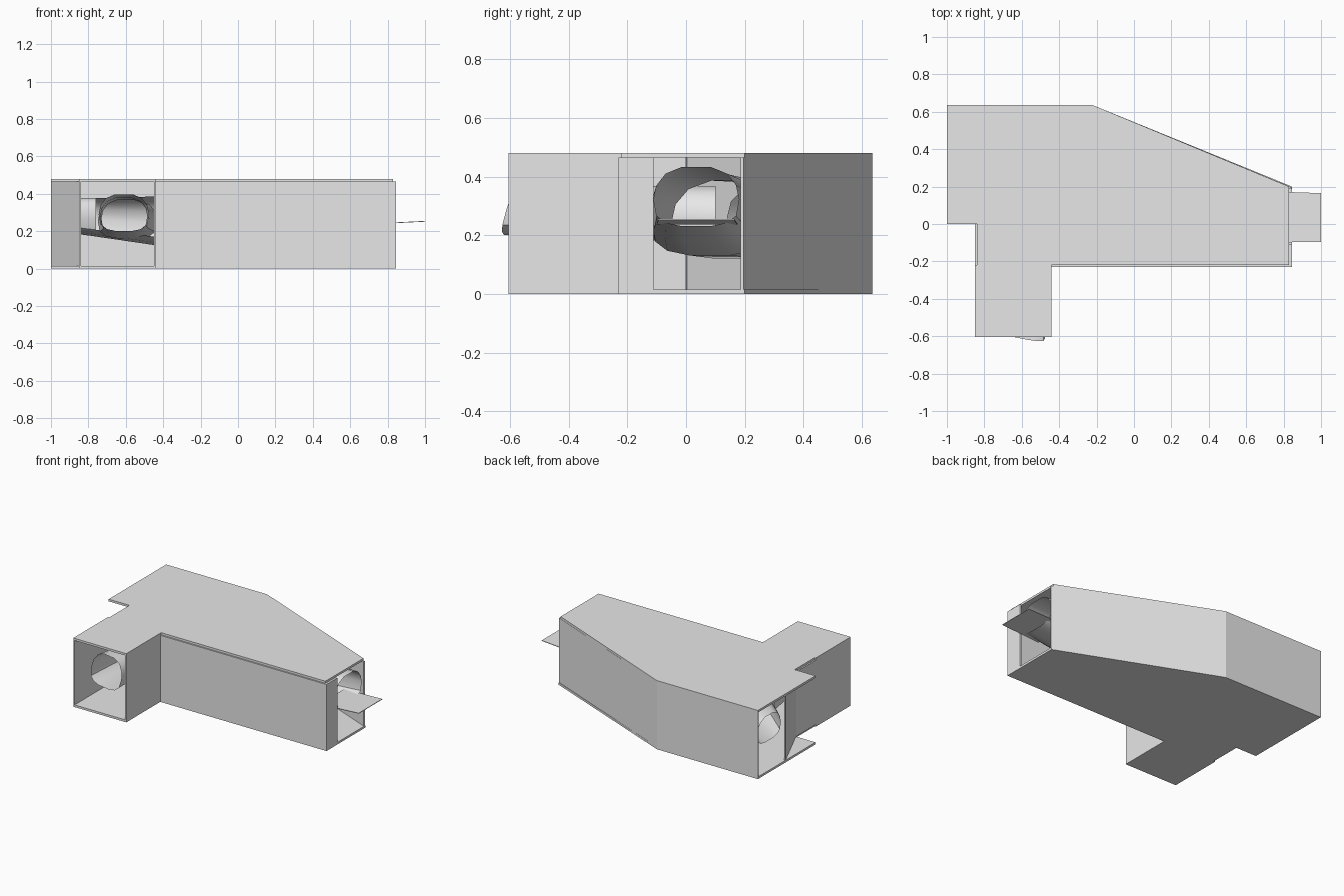
import bpy, bmesh, math
from mathutils import Vector

if "Cube" in bpy.data.objects:
    bpy.data.objects.remove(bpy.data.objects["Cube"])

grey = bpy.data.materials.new("plain_grey")
grey.use_nodes = True
COLOUR = (0.8, 0.8, 0.8, 1)
grey.diffuse_color = COLOUR
grey.node_tree.nodes["Principled BSDF"].inputs["Base Color"].default_value = COLOUR

FLOOR, ROOF, TOP = 0.015, 0.465, 0.48


def finish(name, bm, smooth=False):
    me = bpy.data.meshes.new(name)
    bm.to_mesh(me)
    bm.free()
    me.materials.append(grey)
    ob = bpy.data.objects.new(name, me)
    bpy.context.collection.objects.link(ob)
    if smooth:
        bpy.ops.object.select_all(action='DESELECT')
        ob.select_set(True)
        bpy.context.view_layer.objects.active = ob
        bpy.ops.object.shade_smooth_by_angle(angle=math.radians(35))
    return ob


def slab(name, outline, z0, z1):
    """Flat plan outline raised from z0 to z1."""
    bm = bmesh.new()
    base = bm.faces.new([bm.verts.new((x, y, z0)) for x, y in outline])
    up = bmesh.ops.extrude_face_region(bm, geom=[base])["geom"]
    bmesh.ops.translate(bm, vec=(0, 0, z1 - z0),
                        verts=[v for v in up if isinstance(v, bmesh.types.BMVert)])
    bmesh.ops.recalc_face_normals(bm, faces=bm.faces)
    return finish(name, bm)


def wall(name, p, q, t=0.01):
    """Upright panel from p to q, thickened to the left of its run."""
    p, q = Vector(p), Vector(q)
    d = (q - p).normalized()
    n = Vector((-d.y, d.x)) * t
    slab(name, [p, q, q + n, p + n], FLOOR, ROOF)


def tunnel(name, stations, along, sides=14, skip=None, mouth=None):
    """Open tube; each station is x, y, half width, floor height, ceiling height."""
    bm = bmesh.new()
    rings = []
    for x, y, w, low, high in stations:
        ring = []
        for i in range(sides):
            a = 2 * math.pi * i / sides
            c, s = math.cos(a), math.sin(a)
            side = w * math.copysign(abs(c) ** 0.7, c)
            spring = low + 0.45 * (high - low)
            z = spring + (s * (high - spring) if s > 0 else
                          -abs(s) ** 0.6 * (spring - low))
            pos = (x, y + side, z) if along == "x" else (x + side, y, z)
            ring.append(bm.verts.new(pos))
        rings.append(ring)
    if mouth:
        for v in rings[0]:
            v.co.y = mouth(v.co)
    for k, (a, b) in enumerate(zip(rings, rings[1:])):
        for i in range(sides):
            j = (i + 1) % sides
            if not (skip and skip(k, a[i].co, a[j].co)):
                bm.faces.new((a[i], a[j], b[j], b[i]))
    bmesh.ops.recalc_face_normals(bm, faces=bm.faces)
    return finish(name, bm, True)


# Floor and roof plates; the roof is slightly smaller at the front and left end
def plan(front, end):
    return [(-.44, -.605), (-.44, front), (end, front), (end, .2), (-.22, .635),
            (-1, .635), (-1, 0), (-.84, 0), (-.84, -.22), (-.85, -.22), (-.85, -.605)]


slab("floor", plan(-.23, .845), 0, FLOOR)
slab("roof", plan(-.22, .83), ROOF, TOP)

# Outer walls, leaving three doorways
wall("branch_left_wall", (-.44, -.605), (-.44, -.22))
wall("front_wall", (-.44, -.23), (.845, -.23))
wall("end_wall", (.845, -.22), (.845, -.11), .015)
wall("slanted_back_wall", (.845, .195), (-.22, .635))
wall("back_wall", (-.22, .635), (-1, .635))
wall("diagonal_wall", (-1, .33), (-.85, 0))
wall("branch_right_wall", (-.85, 0), (-.85, -.605))

# Winding main tunnel, open on the front side where the branch joins
main = [(.83, .035, .145, .23, .435), (.5, .05, .17, .18, .425), (.1, .08, .2, .13, .41),
        (-.42, .16, .21, .12, .39), (-.76, .32, .18, .17, .38), (-.97, .47, .13, .2, .38)]
tunnel("main_tunnel", main, "x",
       skip=lambda k, a, b: k == 3 and a.y < .1 and b.y < .1 and (a.z + b.z) / 2 > .17)

# Branch tunnel with a slanted mouth
branch = [(-.61, -.605, .135, .2, .4), (-.61, -.35, .125, .2, .38),
          (-.6, -.1, .13, .18, .37), (-.59, .1, .16, .16, .37)]
tunnel("branch_tunnel", branch, "y",
       mouth=lambda c: -.635 + .3 * (c.z - .2) + .2 * (-.49 - c.x))

# Thin floor tongue reaching out of the left end
tongue = slab("floor_tongue", [(.7, -.1), (1, -.095), (1, .165), (.7, .175)], .236, .24)
for v in tongue.data.vertices:
    v.co.z += .05 * (v.co.x - .7)
